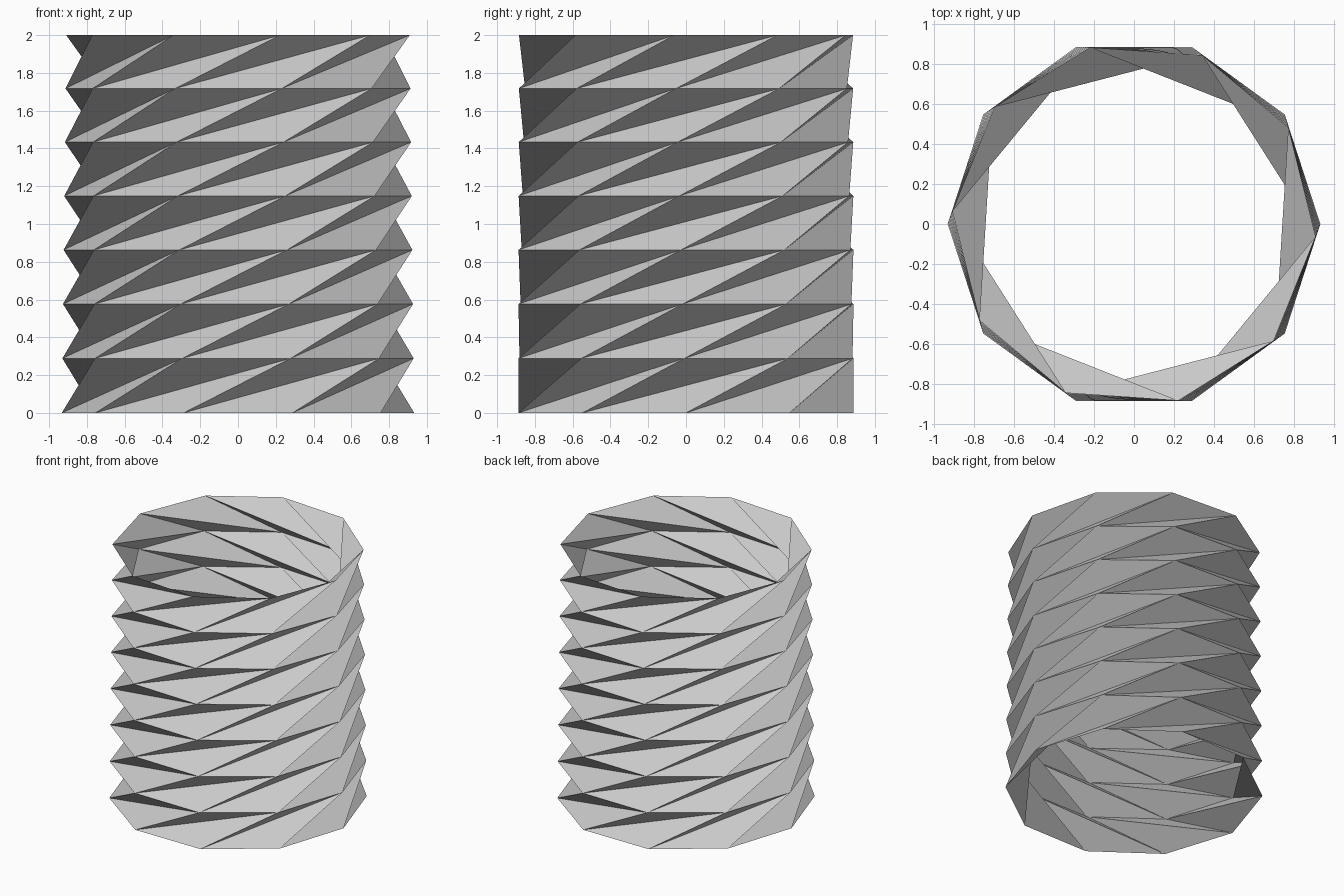
import bpy
import bmesh
from math import cos, sin, radians

cube = bpy.data.objects.get("Cube")
if cube:
    bpy.data.objects.remove(cube, do_unlink=True)

SIDES, LAYERS = 10, 7
RADIUS, HEIGHT = 0.933, 2.0
SHRINK = 0.9967   # each storey is slightly smaller than the one below
TWIST = -0.56     # degrees each ring drifts

# Plain grey paper
paper = bpy.data.materials.new("light grey paper")
paper.use_nodes = True
grey = (0.6, 0.6, 0.6, 1.0)
paper.diffuse_color = grey
paper.node_tree.nodes["Principled BSDF"].inputs["Base Color"].default_value = grey

bm = bmesh.new()


def add_ring(level):
    """Ten-sided ring of vertices at the given fold level."""
    scale = SHRINK ** level
    z = HEIGHT * (1 - scale) / (1 - SHRINK ** LAYERS)
    ring = []
    for k in range(SIDES):
        a = radians(360 / SIDES * k + TWIST * level)
        ring.append(bm.verts.new((RADIUS * scale * cos(a), RADIUS * scale * sin(a), z)))
    return ring


# Twisted folds: each storey leans two corners round, leaving open ends
rings = [add_ring(i) for i in range(LAYERS + 1)]
for low, high in zip(rings, rings[1:]):
    for k in range(SIDES):
        k1, k2 = (k + 1) % SIDES, (k + 2) % SIDES
        bm.faces.new((low[k], low[k1], high[k2]))
        bm.faces.new((low[k], high[k2], high[k1]))

mesh = bpy.data.meshes.new("folded_tube")
bm.to_mesh(mesh)
bm.free()
mesh.materials.append(paper)
tube = bpy.data.objects.new("folded_tube", mesh)
bpy.context.collection.objects.link(tube)
